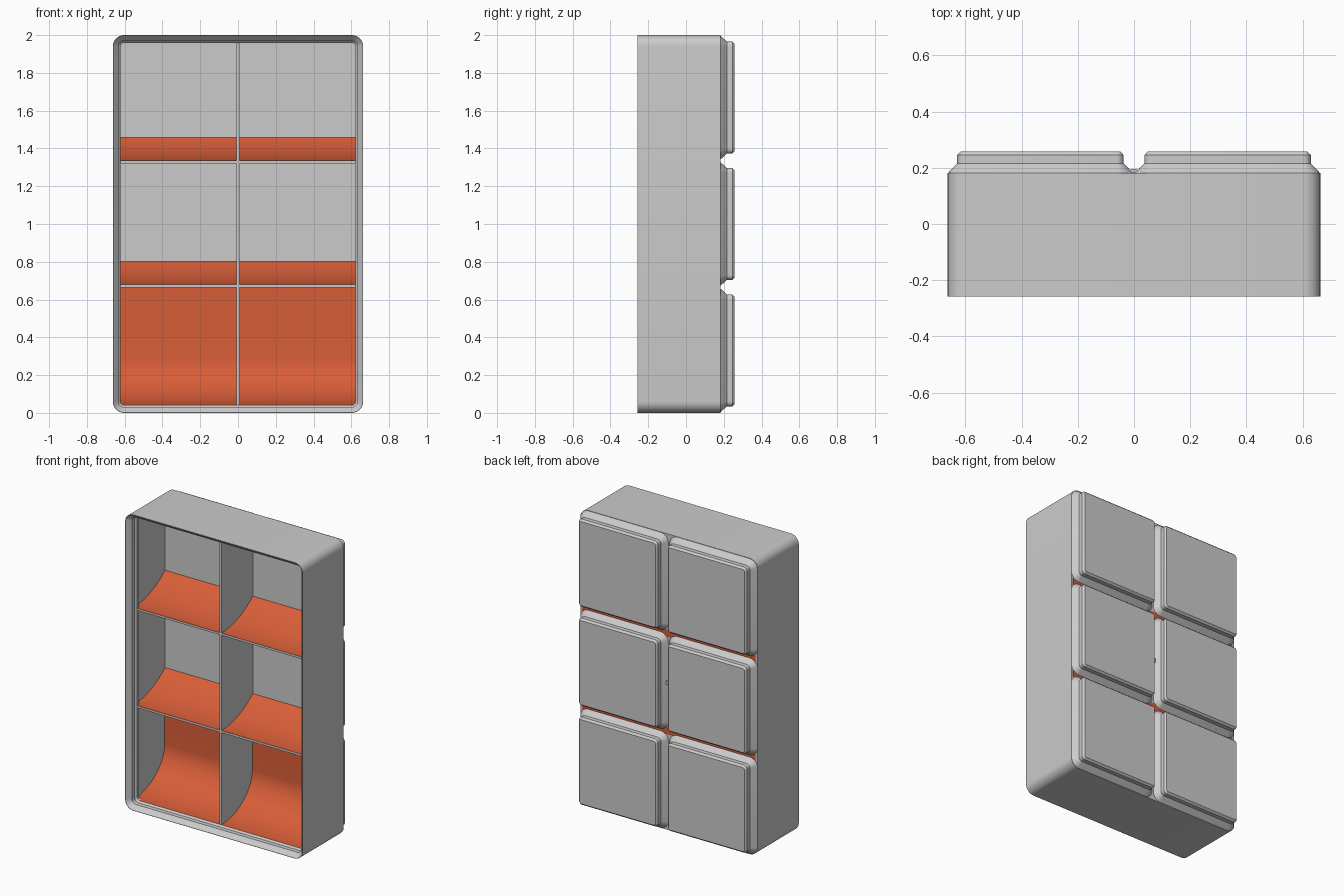
import bpy, bmesh, math
from mathutils import Vector

if "Cube" in bpy.data.objects:
    bpy.data.objects.remove(bpy.data.objects["Cube"])

orange = bpy.data.materials.new("orange")
orange.diffuse_color = (0.68, 0.11, 0.04, 1)
orange.use_nodes = True
orange.node_tree.nodes["Principled BSDF"].inputs["Base Color"].default_value = orange.diffuse_color


def finish(name, bm, mat=None, smooth=True):
    bmesh.ops.recalc_face_normals(bm, faces=bm.faces)
    me = bpy.data.meshes.new(name)
    bm.to_mesh(me)
    bm.free()
    ob = bpy.data.objects.new(name, me)
    bpy.context.collection.objects.link(ob)
    if mat:
        me.materials.append(mat)
    if smooth:
        bpy.ops.object.select_all(action='DESELECT')
        ob.select_set(True)
        bpy.context.view_layer.objects.active = ob
        bpy.ops.object.shade_smooth_by_angle(angle=math.radians(30))
    return ob


def loft(name, cx, cz, profile, seg=8):
    """Stack rounded rectangles given as (half width, half height, radius, y)."""
    bm = bmesh.new()
    rings = []
    for hx, hz, r, y in profile:
        ring = []
        for q, (sx, sz) in enumerate([(1, 1), (-1, 1), (-1, -1), (1, -1)]):
            for i in range(seg + 1):
                a = (q + i / seg) * math.pi / 2
                ring.append(bm.verts.new((cx + sx * (hx - r) + r * math.cos(a), y,
                                          cz + sz * (hz - r) + r * math.sin(a))))
        rings.append(ring)
    n = len(rings[0])
    for a, b in zip(rings, rings[1:]):
        for i in range(n):
            bm.faces.new((a[i], a[(i + 1) % n], b[(i + 1) % n], b[i]))
    bm.faces.new(rings[0])
    bm.faces.new(rings[-1])
    return finish(name, bm)


def extrude_x(name, pts, x0, x1, mat=None):
    """Extrude a (y, z) outline along x."""
    bm = bmesh.new()
    f = bm.faces.new([bm.verts.new((x0, y, z)) for y, z in pts])
    g = bmesh.ops.extrude_face_region(bm, geom=[f])["geom"]
    bmesh.ops.translate(bm, vec=Vector((x1 - x0, 0, 0)),
                        verts=[v for v in g if isinstance(v, bmesh.types.BMVert)])
    return finish(name, bm, mat)


def box(name, x0, x1, y0, y1, z0, z1, mat=None):
    return extrude_x(name, [(y0, z0), (y1, z0), (y1, z1), (y0, z1)], x0, x1, mat)


W, H, R = 0.663, 1.0, 0.06
BACK, FRONT, FLOOR, TOP = 0.182, -0.258, 0.147, -0.188

# Hollow body: outside wall, stepped stacking lip, undercut, inner floor
body = [(0, BACK), (0, FRONT), (0.002, FRONT), (0.030, -0.228), (0.030, -0.199),
        (0.041, TOP), (0.041, -0.169), (0.015, -0.143), (0.015, FLOOR)]
loft("bin_body", 0, 1, [(W - d, H - d, R - d, y) for d, y in body])

# Six stepped feet on the back
foot = [(0.330, 0.060, 0.180), (0.296, 0.0255, 0.216), (0.296, 0.0255, 0.245),
        (0.284, 0.0130, 0.258)]
for cx in (-0.333, 0.333):
    for k in (-1, 0, 1):
        loft("foot", cx, 1 + 0.6693 * k, [(h, h, r, y) for h, r, y in foot])
box("groove_nub", -0.012, 0.012, 0.17, 0.196, 0.988, 1.012)

# Dividers between compartments
T = 0.0075
shelves = (0.671, 1.329)
box("upright_divider", -T, T, TOP, FLOOR + 0.01, 0.02, 1.98)
for z in shelves:
    box("shelf_divider", -0.65, 0.65, TOP, FLOOR + 0.01, z - T, z + T)
    # orange strip showing through the grooves behind
    box("scoop_underside", -0.648, 0.648, 0.15, 0.1835, z - 0.025, z + 0.025, orange)

# Curved scoops in every compartment
N = 20
depth = FLOOR - TOP
rise = 0.122
rad = (depth ** 2 + rise ** 2) / (2 * rise)
end = math.asin(depth / rad)
for x0, x1 in ((-0.649, -T), (T, 0.649)):
    for z in shelves:
        zb = z + T
        arc = [(TOP + rad * math.sin(end * i / N),
                zb + rad * (1 - math.cos(end * i / N))) for i in range(N + 1)]
        extrude_x("upper_scoop", arc + [(FLOOR + 0.005, zb + rise), (FLOOR + 0.005, zb - 0.002),
                                        (TOP, zb - 0.002)], x0, x1, orange)
    # bottom scoop carries on up the floor to the first shelf
    d = depth - 0.004
    arc = [(TOP + d * math.sin(math.pi / 2 * i / N),
            0.041 + 0.25 * (1 - math.cos(math.pi / 2 * i / N))) for i in range(N + 1)]
    top = shelves[0] - T
    extrude_x("bottom_scoop", arc + [(TOP + d, top), (FLOOR + 0.005, top),
                                     (FLOOR + 0.005, 0.03), (TOP, 0.03)], x0, x1, orange)
